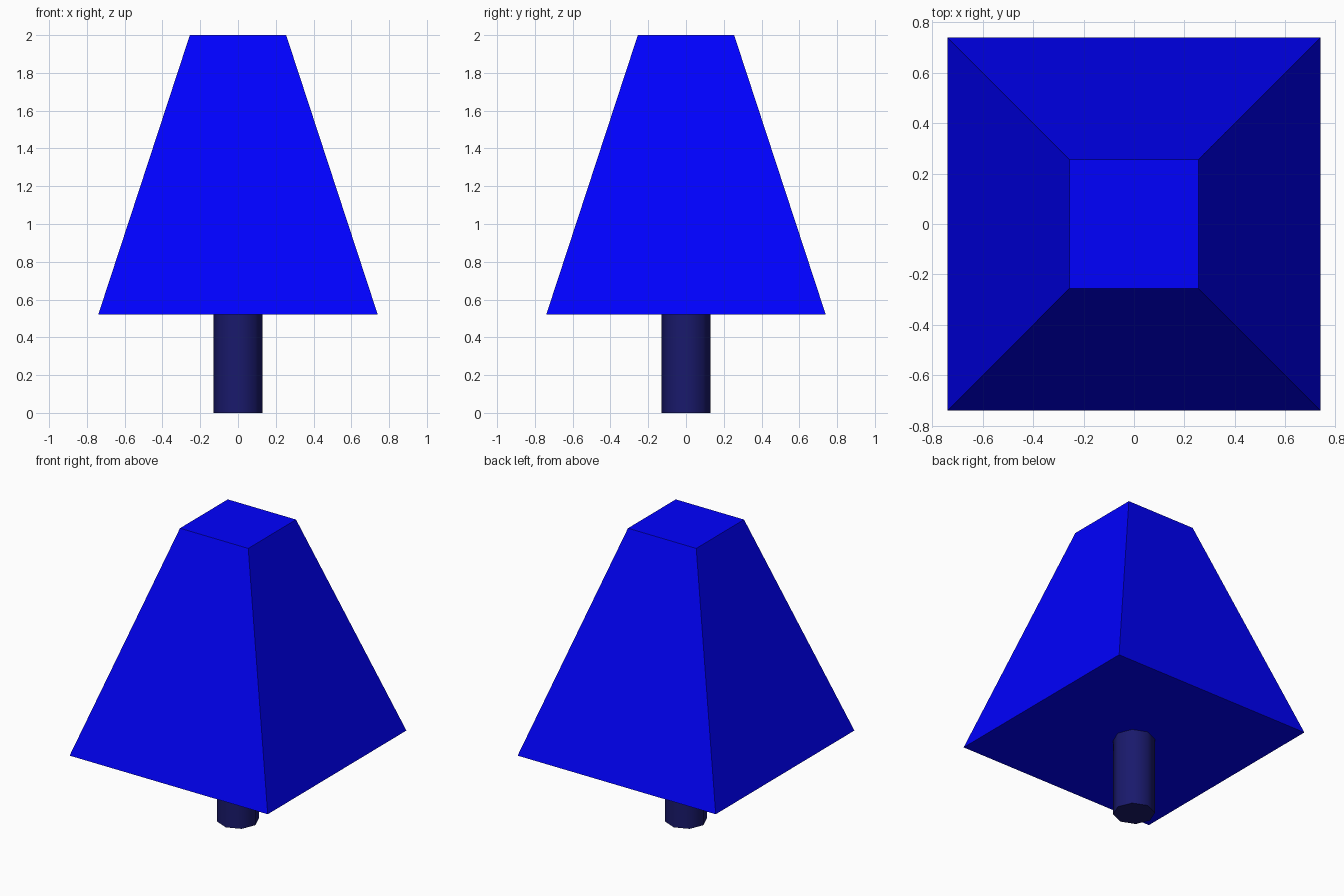
import bpy, bmesh
from math import radians

if "Cube" in bpy.data.objects:
    bpy.data.objects.remove(bpy.data.objects["Cube"])


def material(name, color):
    mat = bpy.data.materials.new(name)
    mat.diffuse_color = color
    mat.use_nodes = True
    mat.node_tree.nodes["Principled BSDF"].inputs["Base Color"].default_value = mat.diffuse_color
    return mat


def frustum(name, sides, r_bottom, r_top, z0, z1, turn, mat):
    """Capped tapered prism between two heights."""
    bpy.ops.mesh.primitive_cone_add(
        vertices=sides, radius1=r_bottom, radius2=r_top, depth=z1 - z0,
        location=(0, 0, (z0 + z1) / 2), rotation=(0, 0, turn))
    obj = bpy.context.object
    obj.name = name
    obj.data.materials.append(mat)
    bpy.ops.object.transform_apply(location=False, rotation=True, scale=True)
    return obj


SPLIT = 0.52      # height where the trunk meets the foliage
DIAG = 2 ** 0.5   # half side to corner radius of a square

# Foliage: flat-faced square block, tapered to the top
frustum("foliage", 4, 0.74 * DIAG, 0.255 * DIAG, SPLIT, 2.0, radians(45),
        material("foliage_blue", (0.0, 0.0, 1.0, 1)))

# Trunk: eight-sided post with smooth sides and sharp caps
frustum("trunk", 8, 0.129, 0.129, 0.0, SPLIT, 0,
        material("trunk_dark_blue", (0.01, 0.01, 0.15, 1)))
bpy.ops.object.shade_smooth_by_angle(angle=radians(50))
